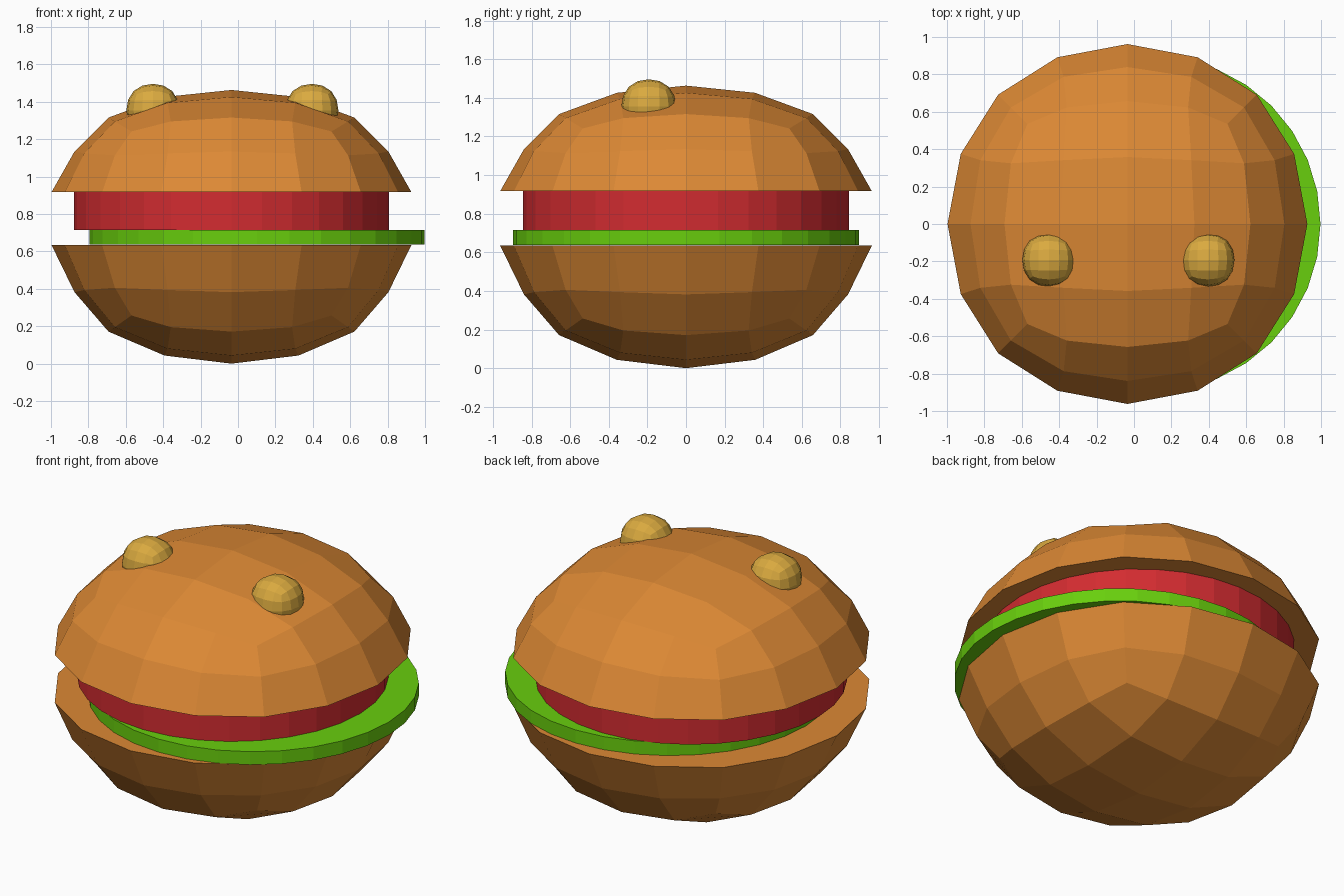
import bpy, bmesh

if "Cube" in bpy.data.objects:
    bpy.data.objects.remove(bpy.data.objects["Cube"])

CX = -0.035  # centre line of bun and tomato


def material(name, rgb):
    m = bpy.data.materials.new(name)
    m.diffuse_color = (*rgb, 1)
    m.use_nodes = True
    m.node_tree.nodes["Principled BSDF"].inputs["Base Color"].default_value = m.diffuse_color
    return m


BUN = material("bun_crust", (0.72, 0.25, 0.035))
RED = material("tomato_red", (0.65, 0.025, 0.03))
GREEN = material("lettuce_green", (0.14, 0.62, 0.004))
SEED = material("seed_gold", (0.70, 0.40, 0.05))


def add(name, bm, mat):
    bmesh.ops.recalc_face_normals(bm, faces=bm.faces[:])
    me = bpy.data.meshes.new(name)
    bm.to_mesh(me)
    bm.free()
    me.materials.append(mat)
    ob = bpy.data.objects.new(name, me)
    bpy.context.collection.objects.link(ob)
    return ob


def subsurf(bm, limit):
    """Return the mesh rounded by one level of subdivision."""
    ob = add("temp", bm, BUN)
    mod = ob.modifiers.new("round", 'SUBSURF')
    mod.levels = 1
    mod.use_limit_surface = limit
    ev = ob.evaluated_get(bpy.context.evaluated_depsgraph_get())
    out = bmesh.new()
    out.from_mesh(ev.to_mesh())
    ev.to_mesh_clear()
    me = ob.data
    bpy.data.objects.remove(ob)
    bpy.data.meshes.remove(me)
    return out


def round_cube():
    bm = bmesh.new()
    bmesh.ops.create_cube(bm, size=2)
    return subsurf(bm, True)


def fit(bm, radius, height):
    """Scale the mesh to the wanted half width and top height."""
    r = max(v.co.x for v in bm.verts)
    h = max(v.co.z for v in bm.verts)
    bmesh.ops.scale(bm, vec=(radius / r, radius / r, height / h), verts=bm.verts[:])


def bun_half(name, z, height, flip):
    # half of a rounded cube, rounded again with an open rim, then capped
    bm = round_cube()
    bmesh.ops.delete(bm, geom=[f for f in bm.faces if f.calc_center_median().z < -1e-4],
                     context='FACES')
    bm = subsurf(bm, False)
    fit(bm, 0.962, height)
    bmesh.ops.holes_fill(bm, edges=[e for e in bm.edges if e.is_boundary], sides=0)
    bmesh.ops.scale(bm, vec=(1, 1, flip), verts=bm.verts[:])
    bmesh.ops.translate(bm, vec=(CX, 0, z), verts=bm.verts[:])
    add(name, bm, BUN)


def slice_disc(name, x, z0, z1, radius, mat):
    bm = bmesh.new()
    bmesh.ops.create_cone(bm, cap_ends=True, segments=32, radius1=radius,
                          radius2=radius, depth=z1 - z0)
    bmesh.ops.translate(bm, vec=(x, 0, (z0 + z1) / 2), verts=bm.verts[:])
    add(name, bm, mat)


# Buns
bun_half("bottom_bun", 0.634, 0.634, -1)
bun_half("top_bun", 0.917, 0.546, 1)

# Fillings
slice_disc("lettuce", 0.102, 0.637, 0.715, 0.895, GREEN)
slice_disc("tomato", CX, 0.715, 0.917, 0.843, RED)

# Seeds
for side, x in (("left", -0.455), ("right", 0.395)):
    bm = subsurf(round_cube(), True)
    fit(bm, 0.142, 0.142)
    bmesh.ops.translate(bm, vec=(x, -0.193, 1.354), verts=bm.verts[:])
    add(side + "_seed", bm, SEED)
